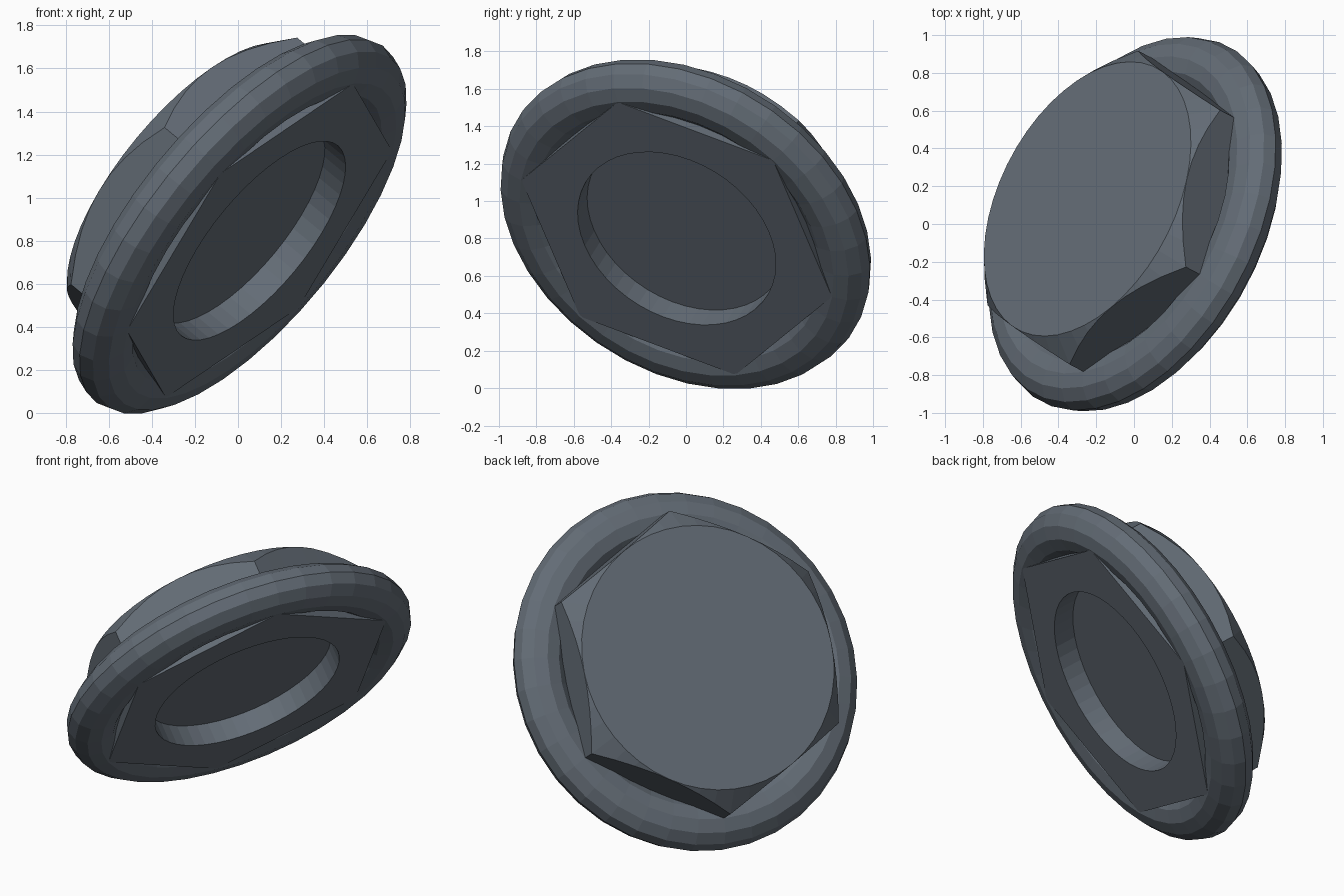
import bpy
import bmesh
from math import cos, pi, sin, tau
from mathutils import Matrix, Vector

old = bpy.data.objects.get("Cube")
if old:
    bpy.data.objects.remove(old, do_unlink=True)

# Single dark steel colour
steel = bpy.data.materials.new("dark_steel")
steel.use_nodes = True
colour = (0.125, 0.15, 0.18, 1)
steel.diffuse_color = colour
steel.node_tree.nodes["Principled BSDF"].inputs["Base Color"].default_value = colour

# Tilted frame: local z is the nut axis, local x points to a hex corner
axis = Vector((-0.715, 0.377, 0.589)).normalized()
corner = Vector((0.435, -0.315, 0.73))
corner = (corner - axis * corner.dot(axis)).normalized()
side = axis.cross(corner)
frame = Matrix((corner, side, axis)).transposed().to_4x4()
frame.translation = (0.1, -0.05, 0.8)


def loft(name, rings, close):
    """Skin a list of equal rings; join last to first, or cap both ends."""
    bm = bmesh.new()
    loops = [[bm.verts.new(p) for p in ring] for ring in rings]
    pairs = list(zip(loops, loops[1:]))
    if close:
        pairs.append((loops[-1], loops[0]))
    else:
        bm.faces.new(loops[0])
        bm.faces.new(loops[-1])
    for a, b in pairs:
        for i in range(len(a)):
            j = (i + 1) % len(a)
            bm.faces.new((a[i], a[j], b[j], b[i]))
    bmesh.ops.remove_doubles(bm, verts=bm.verts, dist=0.0005)
    bmesh.ops.recalc_face_normals(bm, faces=bm.faces)
    mesh = bpy.data.meshes.new(name)
    bm.to_mesh(mesh)
    bm.free()
    mesh.materials.append(steel)
    obj = bpy.data.objects.new(name, mesh)
    obj.matrix_world = frame
    bpy.context.collection.objects.link(obj)
    return obj


def ring(count, radius, height):
    """Points around the axis, with radius and height as functions of angle."""
    angles = [tau * i / count for i in range(count)]
    return [(radius(t) * cos(t), radius(t) * sin(t), height(t)) for t in angles]


# Hex nut body: round recess below, conical chamfer above
FLAT, TOP, HOLE, DEPTH = 0.784, 0.485, 0.572, 0.135


def hex_radius(t):
    return FLAT / cos(t % (pi / 3) - pi / 6)


loft("hex_nut", [
    ring(48, lambda t: HOLE, lambda t: DEPTH),
    ring(48, lambda t: HOLE, lambda t: 0),
    ring(48, hex_radius, lambda t: 0),
    ring(48, hex_radius, lambda t: TOP - (hex_radius(t) - FLAT)),
    ring(48, lambda t: FLAT, lambda t: TOP),
], close=False)

# Rounded flange ring around the lower half
SIDES = 12
flange = []
for k in range(SIDES):
    p = tau * k / SIDES
    flange.append(ring(36, lambda t: 0.907 + 0.157 * cos(p),
                       lambda t: 0.13 + 0.132 * sin(p)))
loft("flange", flange, close=True)
